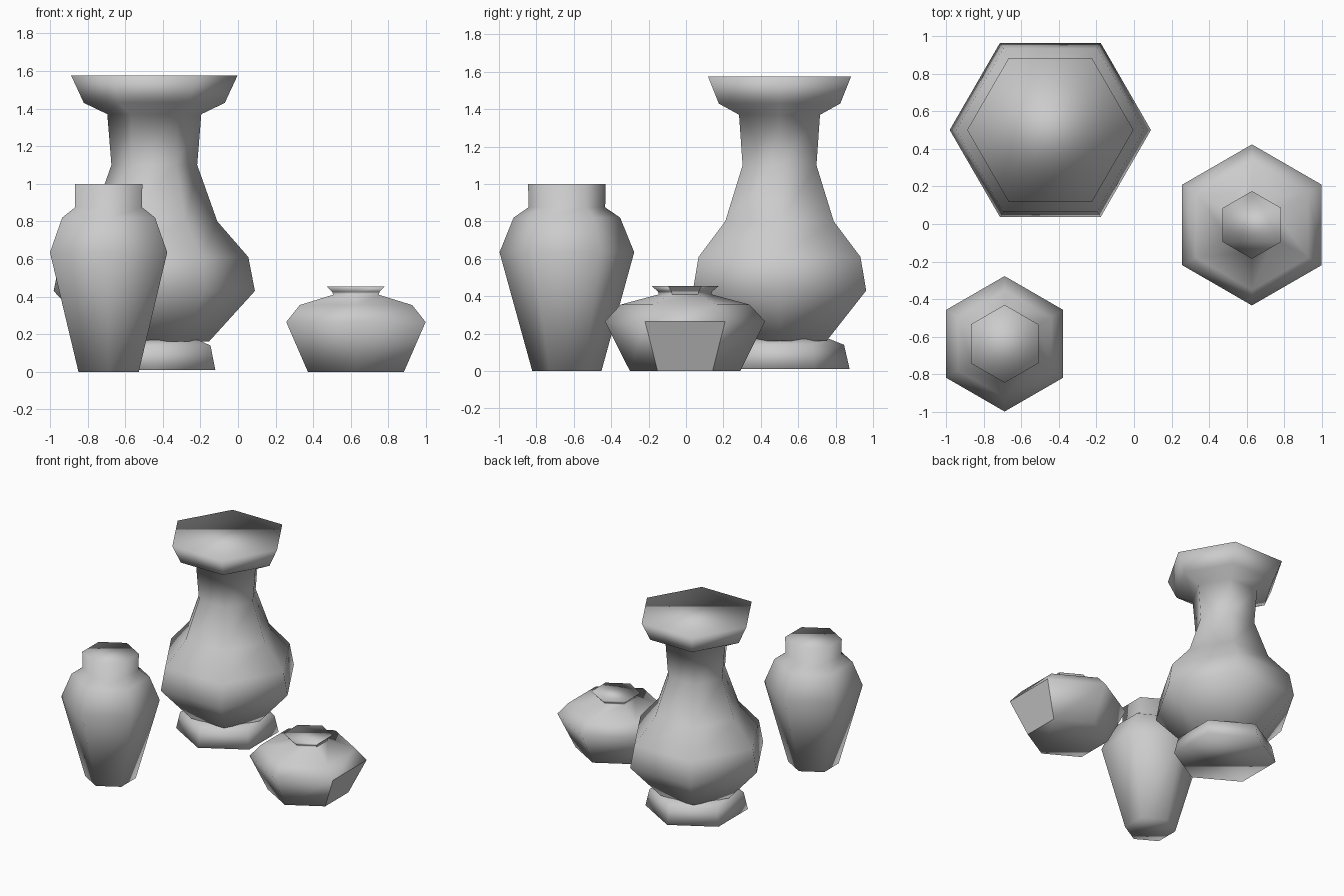
import bpy, bmesh, math

cube = bpy.data.objects.get("Cube")
if cube:
    bpy.data.objects.remove(cube, do_unlink=True)

# One plain clay colour
CLAY = (0.6, 0.6, 0.6, 1)
clay = bpy.data.materials.new("grey_clay")
clay.use_nodes = True
clay.diffuse_color = CLAY
clay.node_tree.nodes["Principled BSDF"].inputs["Base Color"].default_value = CLAY


def hex_lathe(name, center, profile, turn, sharp_side=None):
    """Six-sided smooth solid from (radius, height) pairs, capped at both ends."""
    bm = bmesh.new()
    rings = []
    for r, z in profile:
        angles = [math.radians(60 * i + turn) for i in range(6)]
        rings.append([bm.verts.new((r * math.cos(a), r * math.sin(a), z)) for a in angles])
    for low, high in zip(rings, rings[1:]):
        for i in range(6):
            j = (i + 1) % 6
            bm.faces.new((low[i], low[j], high[j], high[i]))
    bm.faces.new(rings[0][::-1])
    bm.faces.new(rings[-1])
    bm.normal_update()
    for f in bm.faces:
        f.smooth = True
        # Crease around one flat lower panel
        if sharp_side and f.normal.dot(sharp_side) > 0.7 and f.normal.z < 0:
            for e in f.edges:
                e.smooth = False
    mesh = bpy.data.meshes.new(name)
    bm.to_mesh(mesh)
    bm.free()
    mesh.materials.append(clay)
    obj = bpy.data.objects.new(name, mesh)
    obj.location = (*center, 0)
    bpy.context.collection.objects.link(obj)
    return obj


# Tall vase with flared mouth, on a separate foot
TALL = (-0.445, 0.5)
hex_lathe("tall_vase_foot", TALL, [(0.375, 0.01), (0.345, 0.14), (0.27, 0.17)], 30)
hex_lathe("tall_vase_body", TALL, [
    (0.29, 0.16), (0.535, 0.43), (0.5, 0.61), (0.335, 0.8),
    (0.228, 1.1), (0.25, 1.37), (0.375, 1.43), (0.442, 1.575)], 0)

# Slim shouldered jar
hex_lathe("slim_jar", (-0.688, -0.637), [
    (0.185, 0), (0.36, 0.635), (0.285, 0.82), (0.205, 0.875), (0.207, 1)], 30)

# Low squat pot
hex_lathe("squat_pot", (0.627, -0.005), [
    (0.295, 0), (0.428, 0.265), (0.345, 0.355), (0.14, 0.41),
    (0.145, 0.425), (0.18, 0.455)], 30, sharp_side=(1, 0, 0))
